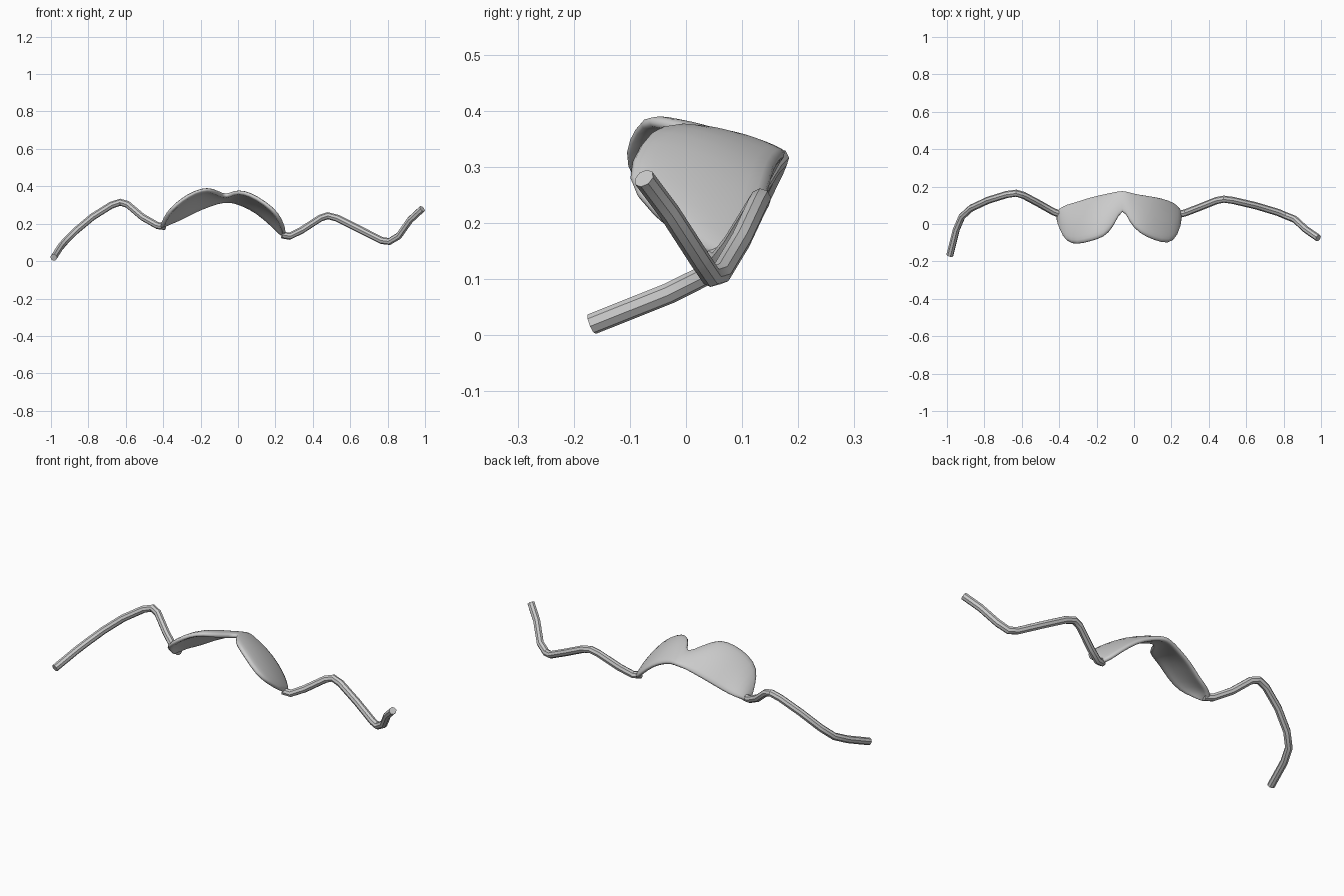
import bpy

if "Cube" in bpy.data.objects:
    bpy.data.objects.remove(bpy.data.objects["Cube"])


def make_active(ob):
    bpy.ops.object.select_all(action='DESELECT')
    ob.select_set(True)
    bpy.context.view_layer.objects.active = ob


# Cup sheet: ribs along x as (x, front y, front z, back y, back z)
ribs = [
    (-.41, .03, .175, .065, .175), (-.39, -.035, .225, .085, .19),
    (-.36, -.10, .275, .105, .20), (-.30, -.112, .328, .12, .223),
    (-.23, -.092, .37, .145, .262), (-.16, -.073, .388, .16, .29),
    (-.11, -.02, .366, .17, .31), (-.06, .10, .342, .178, .32),
    (-.025, .005, .368, .168, .315), (.03, -.052, .37, .157, .295),
    (.10, -.085, .34, .148, .26), (.185, -.112, .28, .13, .185),
    (.228, -.07, .222, .10, .14), (.25, .03, .145, .065, .13),
]
ROWS = 7
verts, faces = [], []
for x, yf, zf, yb, zb in ribs:
    for r in range(ROWS):
        t = r / (ROWS - 1)
        verts.append((x, yf + (yb - yf) * t, zf + (zb - zf) * t ** 1.8))
for c in range(len(ribs) - 1):
    for r in range(ROWS - 1):
        a = c * ROWS + r
        faces.append((a, a + ROWS, a + ROWS + 1, a + 1))
mesh = bpy.data.meshes.new("cups")
mesh.from_pydata(verts, [], faces)
cups = bpy.data.objects.new("cups", mesh)
bpy.context.collection.objects.link(cups)
solid = cups.modifiers.new("thickness", 'SOLIDIFY')
solid.thickness = 0.024
solid.offset = 0
sub = cups.modifiers.new("smooth", 'SUBSURF')
sub.levels = sub.render_levels = 1
make_active(cups)
bpy.ops.object.shade_smooth()


# Tie straps: round cords along a path
def strap(name, path):
    cu = bpy.data.curves.new(name, 'CURVE')
    cu.dimensions = '3D'
    cu.bevel_depth = 0.019
    cu.bevel_resolution = 2
    cu.use_fill_caps = True
    sp = cu.splines.new('POLY')
    sp.points.add(len(path) - 1)
    for p, co in zip(sp.points, path):
        p.co = (*co, 1)
    ob = bpy.data.objects.new(name, cu)
    bpy.context.collection.objects.link(ob)
    make_active(ob)
    bpy.ops.object.convert(target='MESH')
    bpy.ops.object.shade_smooth_by_angle()


strap("left_strap", [
    (-.39, .05, .185), (-.43, .065, .19), (-.51, .11, .235), (-.59, .153, .303),
    (-.63, .165, .315), (-.68, .158, .298), (-.78, .127, .235), (-.87, .085, .16),
    (-.92, .04, .11), (-.95, -.03, .075), (-.985, -.168, .02)])
strap("right_strap", [
    (.235, .05, .14), (.275, .06, .133), (.34, .085, .165), (.44, .125, .23),
    (.48, .133, .243), (.53, .126, .23), (.65, .098, .17), (.77, .062, .11),
    (.81, .045, .105), (.86, .025, .135), (.92, -.03, .22), (.985, -.075, .28)])
